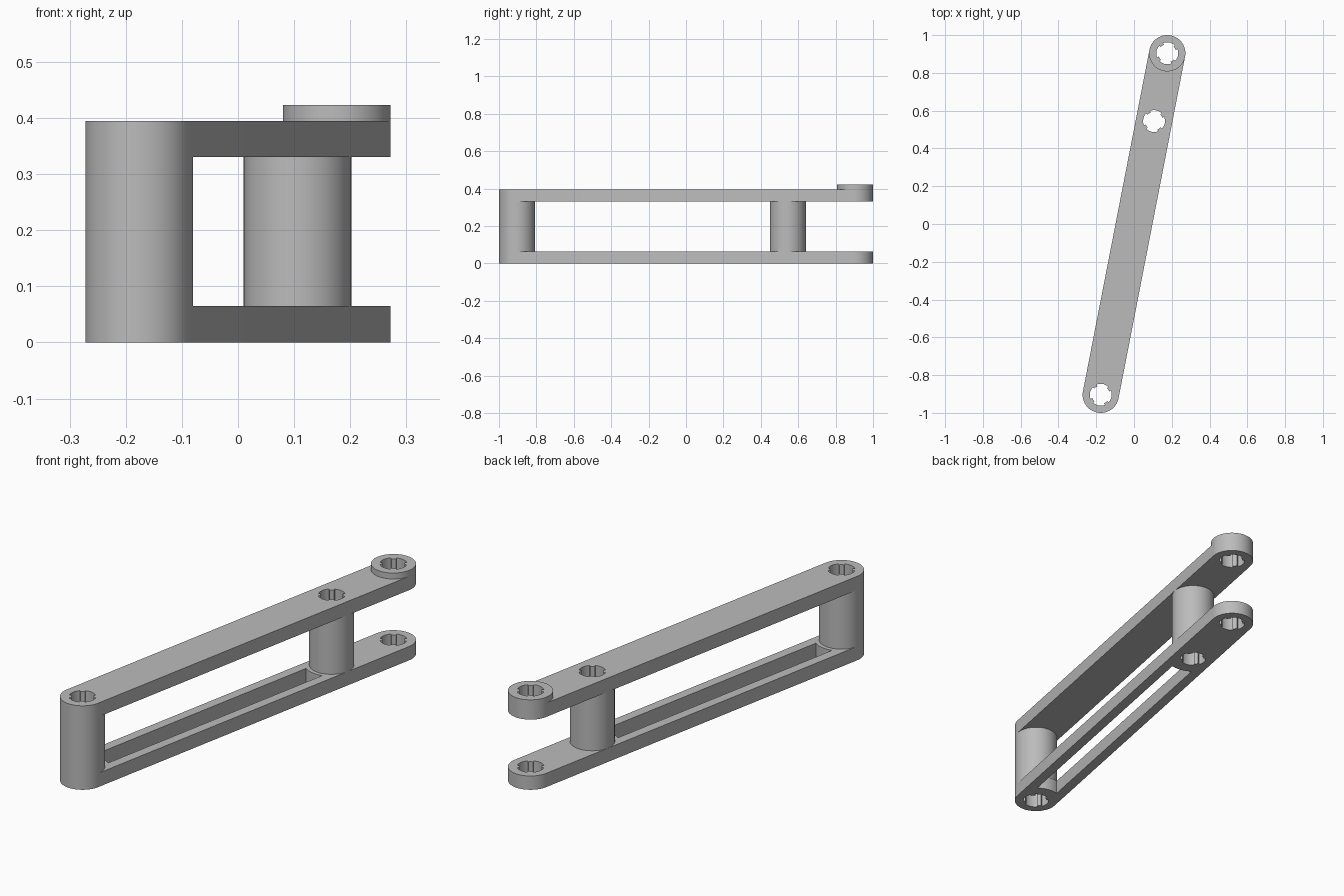
import bpy
import bmesh
from math import sin, cos, asin, atan2, hypot, pi, radians
from mathutils import Matrix

cube = bpy.data.objects.get("Cube")
if cube:
    bpy.data.objects.remove(cube, do_unlink=True)

grey = bpy.data.materials.new("plain_grey")
grey.use_nodes = True
colour = (0.5, 0.5, 0.5, 1)
grey.diffuse_color = colour
grey.node_tree.nodes["Principled BSDF"].inputs["Base Color"].default_value = colour

# Layout along the arm: pivot stations measured from the arm's middle
END_X, END_Y = 0.176, 0.904
HALF = hypot(END_X, END_Y)
ANGLE = atan2(END_Y, END_X)
FRONT, POST, REAR = -HALF, 0.555, HALF
RADIUS = 0.096
LOW_TOP, HIGH_BASE, HIGH_TOP, BOSS_TOP = 0.065, 0.33, 0.395, 0.423


def arc(cx, r, start, end, n):
    return [(cx + r * cos(start + (end - start) * i / n),
             r * sin(start + (end - start) * i / n)) for i in range(n + 1)]


def circle(cx):
    return arc(cx, RADIUS, 0, 2 * pi, 64)[:-1]


def keyed_hole(cx):
    """Round bore with four wider lobes."""
    lobe = radians(33)
    pts = []
    for k in range(4):
        mid = k * pi / 2
        pts += arc(cx, 0.058, mid - lobe, mid + lobe, 8)
        pts += arc(cx, 0.048, mid + lobe, mid + pi / 2 - lobe, 4)
    return pts


def stadium():
    return (arc(REAR, RADIUS, -pi / 2, pi / 2, 32)
            + arc(FRONT, RADIUS, pi / 2, 3 * pi / 2, 32))


def slot():
    """Long window whose ends follow the rims around the two posts."""
    rim = 0.115
    a = asin(0.05 / rim)
    return arc(FRONT, rim, a, -a, 10) + arc(POST, rim, pi + a, pi - a, 10)


def extruded(name, outlines, z0, z1):
    curve = bpy.data.curves.new(name, 'CURVE')
    curve.dimensions = '2D'
    curve.fill_mode = 'BOTH'
    curve.extrude = (z1 - z0) / 2
    for pts in outlines:
        spline = curve.splines.new('POLY')
        spline.points.add(len(pts) - 1)
        for p, (x, y) in zip(spline.points, pts):
            p.co = (x, y, 0, 1)
        spline.use_cyclic_u = True
    obj = bpy.data.objects.new(name, curve)
    bpy.context.collection.objects.link(obj)
    bpy.ops.object.select_all(action='DESELECT')
    obj.select_set(True)
    bpy.context.view_layer.objects.active = obj
    bpy.ops.object.convert(target='MESH')
    obj = bpy.context.view_layer.objects.active
    mesh = obj.data
    bm = bmesh.new()
    bm.from_mesh(mesh)
    bmesh.ops.remove_doubles(bm, verts=bm.verts, dist=1e-5)
    bmesh.ops.recalc_face_normals(bm, faces=bm.faces)
    bm.transform(Matrix.Translation((0, 0, (z0 + z1) / 2)) @ Matrix.Rotation(ANGLE, 4, 'Z'))
    bm.to_mesh(mesh)
    bm.free()
    mesh.materials.clear()
    mesh.materials.append(grey)
    bpy.ops.object.shade_smooth_by_angle(angle=radians(30))


bores = [keyed_hole(c) for c in (FRONT, POST, REAR)]

# Two arms
extruded("lower_arm", [stadium(), slot()] + bores, 0, LOW_TOP)
extruded("upper_arm", [stadium()] + bores, HIGH_BASE, HIGH_TOP)

# Hollow posts between the arms, and the raised collar at the rear
for name, c, z0, z1 in (("front_post", FRONT, LOW_TOP, HIGH_BASE),
                        ("middle_post", POST, LOW_TOP, HIGH_BASE),
                        ("rear_collar", REAR, HIGH_TOP, BOSS_TOP)):
    extruded(name, [circle(c), keyed_hole(c)], z0, z1)
